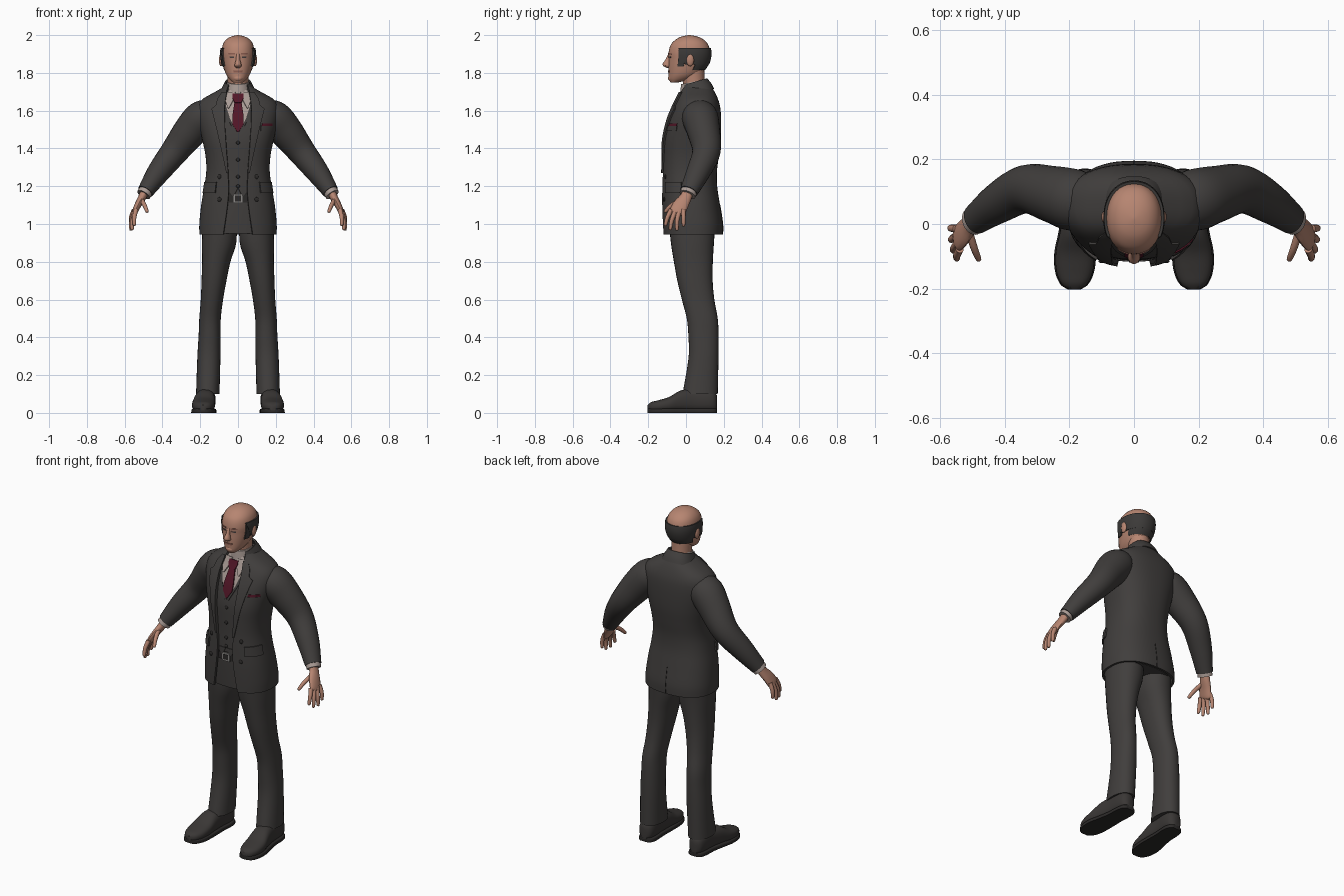
import bpy, bmesh, math
from mathutils import Vector

if "Cube" in bpy.data.objects:
    bpy.data.objects.remove(bpy.data.objects["Cube"])


def material(name, r, g, b):
    m = bpy.data.materials.new(name)
    m.diffuse_color = (r, g, b, 1)
    m.use_nodes = True
    m.node_tree.nodes["Principled BSDF"].inputs["Base Color"].default_value = m.diffuse_color
    return m


SUIT = material("charcoal_suit", .052, .048, .046)
SKIN = material("skin", .47, .235, .165)
SHIRT = material("shirt", .40, .33, .30)
TIE = material("burgundy", .085, .008, .02)
HAIR = material("dark_hair", .045, .042, .04)
SHOE = material("shoe_leather", .042, .038, .036)
LIP = material("lips_and_brows", .27, .115, .085)
EYE = material("eye", .06, .05, .05)
METAL = material("buckle_metal", .25, .24, .23)
TRIM = material("dark_trim", .025, .023, .022)


def finish(name, bm, mat, mirror=False, thick=0, recalc=False, angle=40):
    if recalc:
        bmesh.ops.recalc_face_normals(bm, faces=bm.faces)
    me = bpy.data.meshes.new(name)
    bm.to_mesh(me)
    bm.free()
    me.materials.append(mat)
    ob = bpy.data.objects.new(name, me)
    bpy.context.collection.objects.link(ob)
    bpy.ops.object.select_all(action='DESELECT')
    bpy.context.view_layer.objects.active = ob
    ob.select_set(True)
    if thick:
        s = ob.modifiers.new("thickness", 'SOLIDIFY')
        s.thickness, s.offset = thick, -1
        bpy.ops.object.modifier_apply(modifier=s.name)
    if mirror:
        ob.modifiers.new("mirror", 'MIRROR').use_mirror_merge = False
        bpy.ops.object.modifier_apply(modifier="mirror")
    bpy.ops.object.shade_smooth_by_angle(angle=math.radians(angle))
    return ob


def sample(secs, t):
    """Smooth interpolation of rows whose first entry is the parameter."""
    t = min(max(t, secs[0][0]), secs[-1][0])
    i = max(k for k in range(len(secs) - 1) if secs[k][0] <= t)
    a, b = secs[i], secs[i + 1]
    p, q = secs[max(i - 1, 0)], secs[min(i + 2, len(secs) - 1)]
    h = b[0] - a[0]
    u = (t - a[0]) / h
    out = []
    for k in range(1, len(a)):
        m0 = (b[k] - p[k]) / (b[0] - p[0]) * h
        m1 = (q[k] - a[k]) / (q[0] - a[0]) * h
        out.append((2*u**3 - 3*u*u + 1)*a[k] + (u**3 - 2*u*u + u)*m0
                   + (3*u*u - 2*u**3)*b[k] + (u**3 - u*u)*m1)
    return out


def inset(secs, d):
    return [(t, c, hw - d, lo + d, hi - d) for t, c, hw, lo, hi in secs]


def skin_rings(bm, rings, closed):
    n = len(rings[0])
    for r0, r1 in zip(rings, rings[1:]):
        for j in range(n if closed else n - 1):
            k = (j + 1) % n
            bm.faces.new((r0[j], r0[k], r1[k], r1[j]))
    if closed:
        bm.faces.new(rings[0][::-1])
        bm.faces.new(rings[-1])


def loft(name, secs, mat, t0=None, t1=None, rows=24, n=36, p=2.4, arc=None,
         axis='z', tilt=0, floor=None, **kw):
    """Rows are (t, centre x, half width, low, high); arc gives an open sweep."""
    t0 = secs[0][0] if t0 is None else t0
    t1 = secs[-1][0] if t1 is None else t1
    bm = bmesh.new()
    rings = []
    for i in range(rows + 1):
        t = t0 + (t1 - t0) * i / rows
        c, hw, lo, hi = sample(secs, t)
        a0, a1 = arc(t, hw) if arc else (0, 2 * math.pi)
        ring = []
        for j in range(n + 1 if arc else n):
            a = a0 + (a1 - a0) * j / n
            s, k = math.sin(a), math.cos(a)
            x = c + hw * math.copysign(abs(s) ** (2 / p), s)
            v = (lo + hi) / 2 - (hi - lo) / 2 * math.copysign(abs(k) ** (2 / p), k)
            if floor is not None:
                v = max(v, floor)
            ring.append(bm.verts.new((x, v, t + tilt * v) if axis == 'z' else (x, t, v)))
        rings.append(ring)
    skin_rings(bm, rings, not arc)
    return finish(name, bm, mat, recalc=not arc, **kw)


def front(secs, x, z, p=2.4):
    c, hw, lo, hi = sample(secs, z)
    u = min(abs(x - c) / hw, .995)
    return (lo + hi) / 2 - (hi - lo) / 2 * (1 - u ** p) ** (1 / p)


def patch(name, secs, rows, mat, off=.004, thick=.006, n=8, m=10, p=2.4, **kw):
    """Plate following the front of a loft; rows are (z, left x, right x)."""
    bm = bmesh.new()
    rings = []
    for i in range(m + 1):
        z = rows[0][0] + (rows[-1][0] - rows[0][0]) * i / m
        a, b = next((a, b) for a, b in zip(rows, rows[1:]) if z <= b[0] + 1e-6)
        u = (z - a[0]) / (b[0] - a[0])
        l, r = a[1] + (b[1] - a[1]) * u, a[2] + (b[2] - a[2]) * u
        xs = [l + (r - l) * j / n for j in range(n + 1)]
        rings.append([bm.verts.new((x, front(secs, x, z, p) - off, z)) for x in xs])
    skin_rings(bm, rings, False)
    return finish(name, bm, mat, thick=thick, **kw)


def tube(name, pts, mat, hint=(0, 1, 0), n=16, sub=5, mirror=True):
    """Points are (x, y, z, radius along hint, other radius)."""
    secs = [(i, *q) for i, q in enumerate(pts)]
    bm = bmesh.new()
    rings = []
    last = (len(pts) - 1) * sub
    for i in range(last + 1):
        x, y, z, ru, rv = sample(secs, i / sub)
        d = Vector(sample(secs, (i + .5) / sub)[:3]) - Vector(sample(secs, (i - .5) / sub)[:3])
        d.normalize()
        u = Vector(hint)
        u = (u - d * u.dot(d)).normalized()
        v = d.cross(u)
        rings.append([bm.verts.new(Vector((x, y, z)) + u * ru * math.cos(a) + v * rv * math.sin(a))
                      for a in (2 * math.pi * j / n for j in range(n))])
    skin_rings(bm, rings, True)
    return finish(name, bm, mat, mirror=mirror, recalc=True)


def ball(name, loc, size, mat, mirror=True):
    bm = bmesh.new()
    bmesh.ops.create_uvsphere(bm, u_segments=16, v_segments=10, radius=1)
    for v in bm.verts:
        v.co = Vector(loc) + Vector(a * b for a, b in zip(v.co, size))
    return finish(name, bm, mat, mirror=mirror)


# Jacket: open-fronted shell
torso = [(.945, 0, .205, -.125, .195), (1.0, 0, .205, -.127, .195), (1.1, 0, .195, -.129, .18),
         (1.2, 0, .178, -.128, .165), (1.28, 0, .168, -.126, .164), (1.36, 0, .172, -.126, .174),
         (1.45, 0, .19, -.123, .184), (1.55, 0, .212, -.1, .186), (1.62, 0, .214, -.072, .181),
         (1.66, 0, .19, -.052, .17), (1.7, 0, .12, -.036, .152), (1.725, 0, .078, -.028, .135)]
gap = [(.945, .078), (1.1, .056), (1.2, .05), (1.4, .064), (1.6, .074), (1.7, .062), (1.725, .055)]


def jacket_arc(z, hw):
    a = math.asin(min(sample(gap, z)[0] / hw, .95) ** 1.2)
    return a, 2 * math.pi - a


loft("jacket", torso, SUIT, rows=40, n=56, arc=jacket_arc, thick=.012)
lapel = [(z, sample(gap, z)[0] - .002, w) for z, w in
         ((1.27, .062), (1.4, .09), (1.52, .118), (1.615, .142), (1.63, .115), (1.66, .112), (1.7, .085))]
patch("lapel", torso, lapel, SUIT, off=.009, thick=.009, m=24, mirror=True)
collar = [(1.675, 0, .098, -.04, .148), (1.705, 0, .085, -.03, .135), (1.74, 0, .069, -.022, .112)]
loft("jacket_collar", collar, SUIT, rows=6, arc=lambda t, w: (.75, 2 * math.pi - .75), tilt=.28, thick=.01)
loft("pocket_flap", inset(torso, -.008), SUIT, 1.165, 1.222, rows=4, n=12,
     arc=lambda t, w: (.62, 1.35), thick=.008, mirror=True)
patch("breast_pocket", torso, [(1.492, .122, .18), (1.52, .122, .185)], SUIT, off=.007)
patch("pocket_square", torso, [(1.515, .126, .182), (1.533, .13, .184)], TIE, off=.005)
loft("back_vent", inset(torso, -.002), TRIM, .95, 1.1, rows=4, n=2,
     arc=lambda t, w: (math.pi - .004, math.pi + .004), thick=.004)
for z in (1.13, 1.25):
    ball("jacket_button", (.098, front(torso, .098, z), z), (.012, .006, .012), TRIM)

# Waistcoat, shirt front and tie
vest = inset(torso, .015)
loft("waistcoat", vest, SUIT, 1.165, 1.71, rows=24)
patch("waistcoat_points", vest, [(1.148, .022, .028), (1.19, .001, .075)], SUIT, off=.003, mirror=True)
patch("shirt_front", vest, [(1.49, -.003, .003), (1.56, -.045, .045), (1.62, -.064, .064),
                            (1.71, -.05, .05)], SHIRT, off=.003, m=16)
patch("waistcoat_edge", vest, [(1.475, -.001, .012), (1.56, .043, .056), (1.62, .062, .076)],
      SUIT, off=.006, n=3, mirror=True)
patch("tie", vest, [(1.488, -.004, .004), (1.53, -.03, .03), (1.57, -.03, .03), (1.65, -.018, .018)],
      TIE, off=.011, thick=.009, m=20)
patch("tie_knot", vest, [(1.642, -.017, .017), (1.668, -.03, .03), (1.692, -.028, .028)],
      TIE, off=.017, thick=.014)
patch("shirt_collar_point", vest, [(1.615, .048, .054), (1.66, .024, .07), (1.70, .014, .066)],
      SHIRT, off=.012, thick=.009, mirror=True)
loft("shirt_collar", [(1.66, 0, .072, -.036, .115), (1.71, 0, .063, -.03, .1), (1.745, 0, .058, -.026, .092)],
     SHIRT, rows=6, tilt=.2, p=2)
for z in (1.43, 1.34, 1.25, 1.2):
    ball("waistcoat_button", (0, front(vest, 0, z), z), (.01, .006, .01), TRIM, mirror=False)

# Trousers and belt
hips = inset(torso, .022)
loft("trouser_hips", hips, SUIT, .95, 1.18, rows=10)
patch("belt", hips, [(1.115, -.1, .1), (1.155, -.1, .1)], TRIM, off=.006, m=2)
patch("buckle", hips, [(1.11, -.025, .025), (1.16, -.025, .025)], METAL, off=.01, m=2)
patch("buckle_centre", hips, [(1.12, -.016, .016), (1.15, -.016, .016)], TRIM, off=.0125, m=2)
leg = [(.1, .16, .062, -.018, .168), (.3, .154, .061, .014, .172), (.42, .15, .058, .012, .172),
       (.5, .148, .057, .004, .168), (.6, .138, .059, -.022, .15), (.7, .127, .066, -.046, .141),
       (.8, .115, .075, -.064, .142), (.9, .1, .091, -.08, .148), (1.0, .098, .09, -.09, .155)]
loft("trouser_leg", leg, SUIT, rows=30, n=28, p=2.2, mirror=True)

# Shoes with soles
shoe = [(-.203, .185, .016, .012, .042), (-.19, .185, .037, .008, .055), (-.15, .184, .056, .005, .066),
        (-.09, .182, .061, .005, .084), (-.03, .176, .055, .005, .118), (.04, .17, .048, .005, .128),
        (.12, .166, .047, .005, .125), (.155, .166, .036, .008, .11), (.165, .166, .02, .012, .09)]
loft("shoe", shoe, SHOE, axis='y', rows=30, n=24, p=2.5, floor=.012, mirror=True)
sole = [(t, c, w + .004, -.022, .024) for t, c, w, lo, hi in shoe]
loft("sole", sole, TRIM, axis='y', rows=30, n=24, p=6, floor=0, mirror=True)

# Sleeves, cuffs and hands
tube("sleeve", [(.14, .065, 1.585, .085, .075), (.19, .075, 1.56, .096, .094), (.25, .092, 1.495, .088, .09),
                (.335, .108, 1.385, .075, .074), (.42, .065, 1.275, .063, .061), (.49, .015, 1.172, .048, .043)],
     SUIT, n=24)
tube("shirt_cuff", [(.475, .025, 1.195, .042, .038), (.5, .008, 1.155, .044, .038)], SHIRT, n=24)
tube("palm", [(.49, .014, 1.18, .028, .022), (.508, -.002, 1.14, .032, .021), (.53, -.028, 1.1, .041, .018),
              (.546, -.045, 1.065, .041, .015), (.55, -.05, 1.053, .028, .008)], SKIN)
fingers = [((.54, -.078, 1.075), (.549, -.098, 1.035), (.549, -.108, .997)),
           ((.546, -.057, 1.067), (.558, -.075, 1.02), (.56, -.083, .975)),
           ((.55, -.036, 1.066), (.564, -.047, 1.02), (.567, -.048, .973)),
           ((.55, -.014, 1.076), (.566, -.013, 1.035), (.568, -.013, .995)),
           ((.512, -.022, 1.13), (.495, -.075, 1.1), (.482, -.108, 1.068))]
for k, (a, b, c) in enumerate(fingers):
    tip = Vector(c) + (Vector(c) - Vector(b)).normalized() * .008
    tube("thumb" if k == 4 else "finger", [(*a, .013, .013), (*b, .0115, .0115),
         (*c, .009, .009), (*tip, .003, .003)], SKIN, n=10, sub=4)

# Head and neck
head = [(1.75, 0, .026, -.082, -.04), (1.765, 0, .044, -.09, .02), (1.79, 0, .062, -.092, .07),
        (1.83, 0, .076, -.093, .106), (1.87, 0, .084, -.092, .123), (1.91, 0, .087, -.092, .127),
        (1.95, 0, .08, -.08, .117), (1.975, 0, .064, -.056, .095), (1.992, 0, .038, -.025, .062),
        (2.0, 0, .006, .012, .024)]
loft("head", head, SKIN, rows=44, p=2.15)
tube("neck", [(0, .05, 1.65, .06, .058), (0, .042, 1.74, .057, .055), (0, .035, 1.82, .062, .058)],
     SKIN, n=24, mirror=False)
loft("nose", [(1.826, 0, .008, -.102, -.08), (1.836, 0, .019, -.12, -.08), (1.848, 0, .017, -.124, -.08),
              (1.87, 0, .011, -.109, -.08), (1.9, 0, .009, -.094, -.08)], SKIN, rows=12, n=16, p=2)
ball("ear", (.09, .022, 1.868), (.011, .02, .033), SKIN)
ball("chin", (0, -.077, 1.772), (.026, .018, .018), SKIN, mirror=False)
patch("brow", head, [(1.897, .016, .05), (1.904, .016, .052)], LIP, off=.003, p=2.15, m=2, mirror=True)
patch("eye", head, [(1.88, .021, .043), (1.887, .021, .045)], EYE, off=.002, p=2.15, m=2, mirror=True)
patch("mouth", head, [(1.802, -.022, .022), (1.812, -.026, .026)], LIP, off=.003, p=2.15, m=2)

# Hair ring round sides and back, with sideburns
loft("hair", inset(head, -.008), HAIR, 1.845, 1.932, rows=10, n=32, p=2.15,
     arc=lambda t, w: (1.45 - .4 * (t - 1.845) / .087, 2 * math.pi - 1.45 + .4 * (t - 1.845) / .087), thick=.016)
loft("nape_hair", inset(head, -.006), HAIR, 1.815, 1.85, rows=4, n=24, p=2.15,
     arc=lambda t, w: (1.9, 2 * math.pi - 1.9), thick=.014)
loft("sideburn", inset(head, -.007), HAIR, 1.835, 1.92, rows=6, n=6, p=2.15,
     arc=lambda t, w: (1.08, 1.4), thick=.012, mirror=True)
